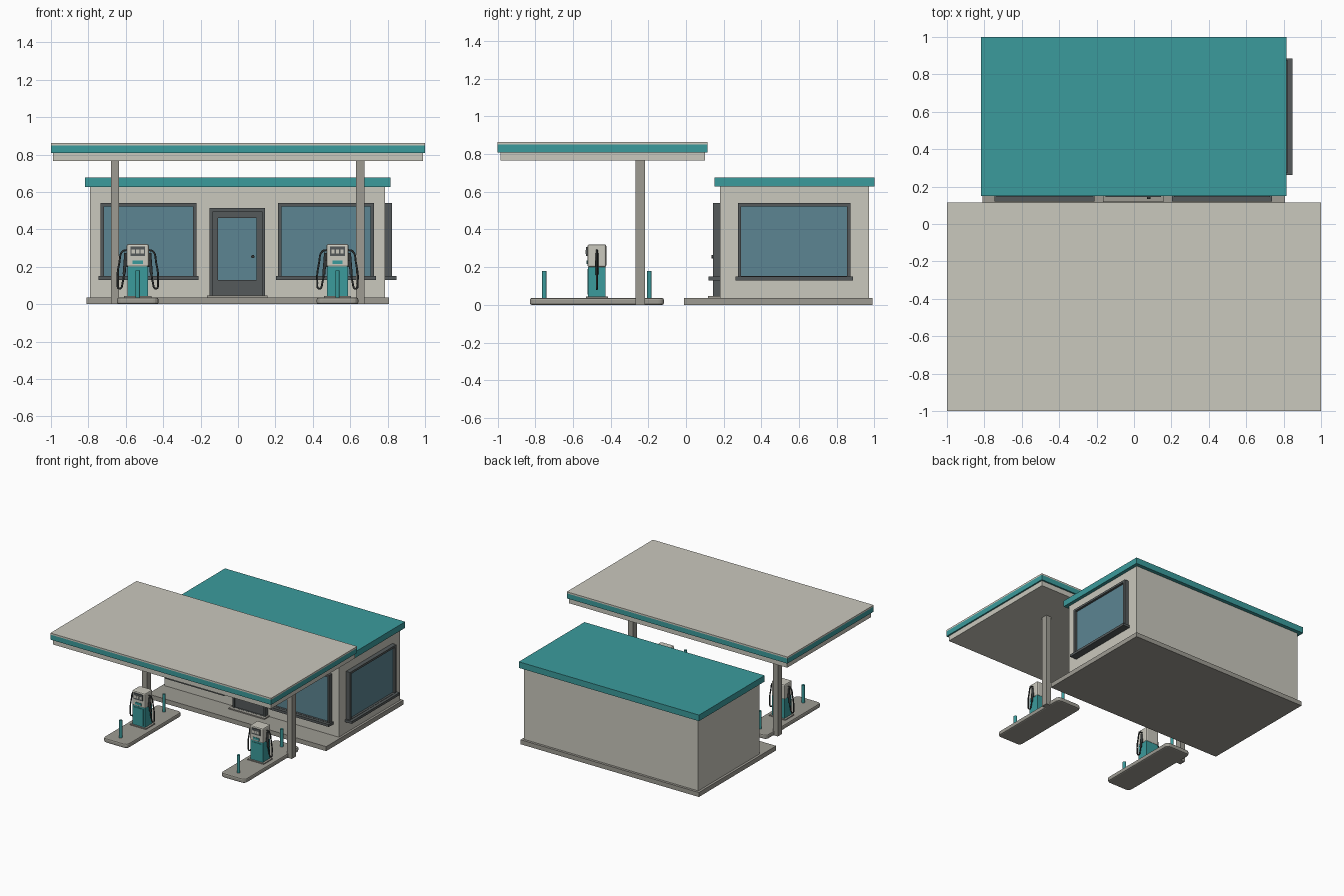
import bpy, bmesh, math
from mathutils import Matrix, Vector

if "Cube" in bpy.data.objects:
    bpy.data.objects.remove(bpy.data.objects["Cube"], do_unlink=True)


def material(name, r, g, b):
    m = bpy.data.materials.new(name)
    m.use_nodes = True
    m.diffuse_color = (r, g, b, 1)
    m.node_tree.nodes["Principled BSDF"].inputs["Base Color"].default_value = (r, g, b, 1)
    return m


CREAM = material("cream", 0.59, 0.58, 0.51)
CONCRETE = material("concrete", 0.34, 0.33, 0.29)
TEAL = material("teal", 0.044, 0.33, 0.335)
GLASS = material("glass blue", 0.107, 0.235, 0.29)
FRAME = material("dark frame", 0.09, 0.102, 0.104)
RUBBER = material("black rubber", 0.035, 0.04, 0.04)


def finish(name, bm, mats, spin=0.0, at=(0, 0, 0)):
    """Turn a bmesh into an object, turned about z and then moved."""
    bmesh.ops.transform(bm, verts=bm.verts,
                        matrix=Matrix.Translation(at) @ Matrix.Rotation(spin, 4, "Z"))
    mesh = bpy.data.meshes.new(name)
    bm.to_mesh(mesh)
    bm.free()
    for m in mats:
        mesh.materials.append(m)
    ob = bpy.data.objects.new(name, mesh)
    bpy.context.collection.objects.link(ob)
    return ob


def box_mesh(x, y, z):
    """Box bmesh from (low, high) ranges."""
    bm = bmesh.new()
    bmesh.ops.create_cube(bm, size=1)
    for v in bm.verts:
        v.co = Vector([lo if c < 0 else hi for c, (lo, hi) in zip(v.co, (x, y, z))])
    return bm


def box(name, x, y, z, mat, bevel=0.0, **place):
    ob = finish(name, box_mesh(x, y, z), [mat], **place)
    if bevel:
        mod = ob.modifiers.new("rounding", "BEVEL")
        mod.width, mod.segments = bevel, 2
    return ob


def rod(name, radius, start, end, mat):
    a, b = Vector(start), Vector(end)
    bm = bmesh.new()
    bmesh.ops.create_cone(bm, cap_ends=True, segments=12, radius1=radius, radius2=radius,
                          depth=(b - a).length)
    turn = (b - a).to_track_quat("Z", "Y").to_matrix().to_4x4()
    bmesh.ops.transform(bm, verts=bm.verts, matrix=Matrix.Translation((a + b) / 2) @ turn)
    return finish(name, bm, [mat])


def framed(name, x, z, depth, openings, **place):
    """Frame against a wall at y = 0; each opening steps inwards, the last is glass."""
    bm = box_mesh(x, (-depth, 0), z)
    face = min(bm.faces, key=lambda f: f.calc_center_median().y)
    y = -depth
    for (x0, x1), (z0, z1), step in openings:
        mid = face.calc_center_median()
        bmesh.ops.inset_region(bm, faces=[face], thickness=0.005)
        for v in face.verts:                      # rim of the opening
            v.co = (x0 if v.co.x < mid.x else x1, y, z0 if v.co.z < mid.z else z1)
        y += step
        face = bmesh.ops.extrude_discrete_faces(bm, faces=[face])["faces"][0]
        for v in face.verts:                      # back of the recess
            v.co.y = y
    face.material_index = 1
    return finish(name, bm, [FRAME, GLASS], **place)


def window(name, half, spin, at):
    framed(name + "_frame", (-half, half), (0.135, 0.54), 0.036,
           [((-half + 0.018, half - 0.018), (0.152, 0.523), 0.018)], spin=spin, at=at)
    box(name + "_sill", (-half - 0.012, half + 0.012), (-0.06, 0), (0.13, 0.15),
        FRAME, spin=spin, at=at)


# Shop: slab, walls, roof
WALL_Y = 0.18
box("shop_slab", (-0.81, 0.806), (-0.01, 0.99), (0, 0.037), CONCRETE)
box("shop_walls", (-0.79, 0.787), (WALL_Y, 0.97), (0.037, 0.628), CREAM)
box("shop_roof", (-0.818, 0.815), (0.15, 1.0), (0.627, 0.677), TEAL)

# Shop windows: two at the front, one on the left side
for side, cx in (("right", -0.478), ("left", 0.47)):
    window("front_window_" + side, 0.256, 0, (cx, WALL_Y, 0))
window("side_window", 0.299, math.pi / 2, (0.787, 0.574, 0))

# Door with a stepped frame, threshold and knob
framed("door", (-0.148, 0.148), (0.037, 0.515), 0.036,
       [((-0.131, 0.131), (0.047, 0.496), 0.012),
        ((-0.103, 0.103), (0.13, 0.462), 0.01)], at=(-0.004, WALL_Y, 0))
box("door_step", (-0.167, 0.159), (0.117, WALL_Y), (0.037, 0.046), CONCRETE)
rod("door_knob", 0.009, (0.079, 0.158, 0.255), (0.079, 0.135, 0.255), RUBBER)

# Canopy
box("canopy_ceiling", (-0.988, 0.988), (-0.985, 0.102), (0.767, 0.81), CREAM)
box("canopy_band", (-1, 1), (-1, 0.115), (0.809, 0.85), TEAL)
box("canopy_cap", (-1, 1), (-1, 0.115), (0.85, 0.863), CREAM)


def hose(name, cx, cy, side):
    curve = bpy.data.curves.new(name, "CURVE")
    curve.dimensions = "3D"
    curve.bevel_depth, curve.bevel_resolution, curve.resolution_u = 0.005, 2, 6
    path = [(0.058, 0.29), (0.082, 0.282), (0.098, 0.225), (0.108, 0.12),
            (0.098, 0.083), (0.08, 0.12), (0.072, 0.2)]
    spline = curve.splines.new("BEZIER")
    spline.bezier_points.add(len(path) - 1)
    for p, (x, z) in zip(spline.bezier_points, path):
        p.co = (cx + side * x, cy, z)
        p.handle_left_type = p.handle_right_type = "AUTO"
    curve.materials.append(RUBBER)
    ob = bpy.data.objects.new(name, curve)
    bpy.context.collection.objects.link(ob)


def island(tag, cx, out):
    """Pump island with canopy post, bollards and a two-hose pump."""
    cy = -0.473

    def part(name, x, y, z, mat, bevel=0.0):
        box(tag + "_" + name, x, y, z, mat, bevel, at=(cx, cy, 0))

    # Kerb with rounded corners in plan
    bm = box_mesh((-0.111, 0.111), (-0.356, 0.356), (0, 0.036))
    corners = [e for e in bm.edges if abs(e.verts[0].co.z - e.verts[1].co.z) > 0.01]
    bmesh.ops.bevel(bm, geom=corners, offset=0.03, segments=4, profile=0.5, affect="EDGES")
    kerb = finish(tag + "_kerb", bm, [CONCRETE], at=(cx, cy, 0))
    mod = kerb.modifiers.new("rounding", "BEVEL")
    mod.width, mod.segments = 0.01, 2

    # Post and bollards
    px = out * 0.122
    part("canopy_post", (px - 0.022, px + 0.022), (0.204, 0.256), (0, 0.768), CONCRETE)
    for place, y in (("front", -0.752), ("rear", -0.194)):
        rod(f"{tag}_{place}_bollard", 0.012, (cx, y, 0.002), (cx, y, 0.18), TEAL)

    # Pump body
    part("pump_foot", (-0.073, 0.073), (-0.058, 0.058), (0.034, 0.043), CONCRETE)
    part("pump_cabinet", (-0.056, 0.056), (-0.046, 0.046), (0.04, 0.202), TEAL)
    part("pump_door", (-0.042, 0.042), (-0.05, -0.045), (0.055, 0.19), TEAL)
    part("pump_head", (-0.06, 0.06), (-0.05, 0.05), (0.2, 0.321), CREAM, 0.01)

    # Display with three readouts and a coloured strip
    part("pump_display", (-0.04, 0.04), (-0.057, -0.049), (0.258, 0.308), FRAME)
    for i in (-1, 0, 1):
        part(f"pump_readout_{i + 2}", (i * 0.024 - 0.009, i * 0.024 + 0.009),
             (-0.06, -0.056), (0.27, 0.292), CREAM)
    part("pump_strip", (-0.028, 0.028), (-0.054, -0.049), (0.216, 0.234), TEAL)

    # Hoses with nozzles in holsters
    for name, s in (("left", 1), ("right", -1)):
        hose(f"{tag}_{name}_hose", cx, cy, s)
        rod(f"{tag}_{name}_nozzle", 0.008, (cx + s * 0.073, cy, 0.16),
            (cx + s * 0.064, cy, 0.275), RUBBER)
        xs = sorted((s * 0.056, s * 0.068))
        part(name + "_holster", xs, (-0.01, 0.01), (0.2, 0.235), RUBBER)


island("right_island", -0.536, -1)
island("left_island", 0.532, 1)
